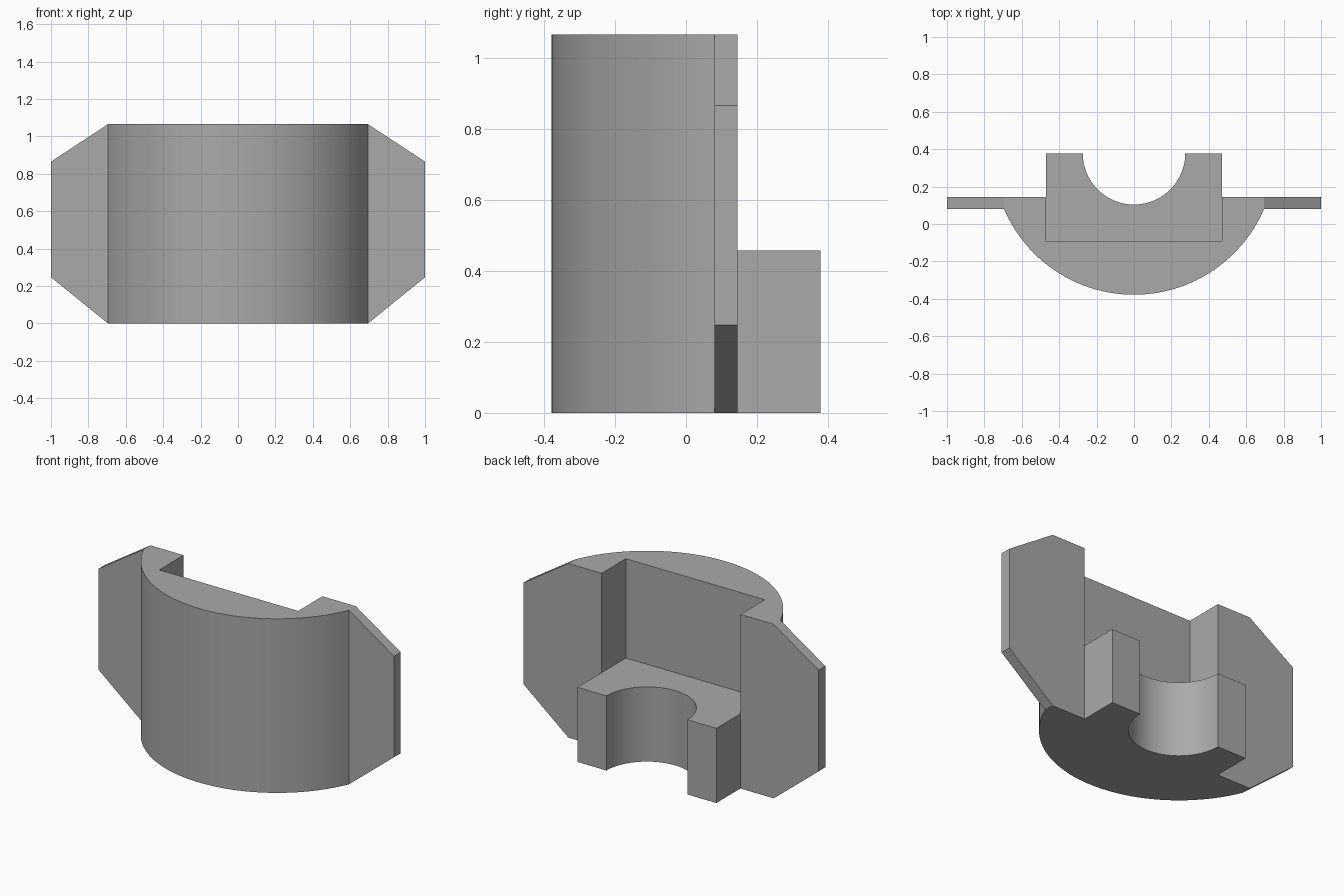
import bpy, bmesh
from math import cos, sin, asin, pi
from mathutils import Vector

HEIGHT, LEDGE = 1.065, 0.457
FRONT, BACK = 0.08, 0.145        # wing thickness in y
AXIS, BORE = 0.378, 0.274        # shared centre line of drum and bore
HALF, EDGE = 0.47, 0.695         # pocket half width, drum half width
DRUM = 0.756

default = bpy.data.objects.get("Cube")
if default:
    bpy.data.objects.remove(default, do_unlink=True)

grey = bpy.data.materials.new("plain grey")
grey.use_nodes = True
colour = (0.40, 0.40, 0.40, 1)
grey.diffuse_color = colour
grey.node_tree.nodes["Principled BSDF"].inputs["Base Color"].default_value = colour


def arc(radius, start, end, steps):
    angles = (start + (end - start) * i / steps for i in range(steps + 1))
    return [(radius * cos(a), AXIS + radius * sin(a)) for a in angles]


def make_object(name, bm):
    bmesh.ops.recalc_face_normals(bm, faces=bm.faces)
    mesh = bpy.data.meshes.new(name)
    bm.to_mesh(mesh)
    bm.free()
    mesh.materials.append(grey)
    obj = bpy.data.objects.new(name, mesh)
    bpy.context.collection.objects.link(obj)
    return obj


def extrude_plan(points, bottom, top):
    bm = bmesh.new()
    face = bm.faces.new([bm.verts.new((x, y, bottom)) for x, y in points])
    grown = bmesh.ops.extrude_face_region(bm, geom=[face], use_keep_orig=True)
    verts = [g for g in grown["geom"] if isinstance(g, bmesh.types.BMVert)]
    bmesh.ops.translate(bm, vec=(0, 0, top - bottom), verts=verts)
    return bm


# Plan: curved front, straight shoulders, rear block with half-round bore
tilt = asin((AXIS - FRONT) / DRUM)
plan = arc(DRUM, -pi + tilt, -tilt, 72)
plan[0], plan[-1] = (-EDGE, FRONT), (EDGE, FRONT)
plan += [(EDGE, BACK), (HALF, BACK), (HALF, AXIS)]
plan += arc(BORE, 0, -pi, 48)
plan += [(-HALF, AXIS), (-HALF, BACK), (-EDGE, BACK)]
bm = extrude_plan(plan, 0, HEIGHT)

# Side wings: pull out the shoulder ends and taper them
for side in (-1, 1):
    end = next(f for f in bm.faces
               if all(abs(v.co.x - side * EDGE) < 0.001 for v in f.verts))
    grown = bmesh.ops.extrude_discrete_faces(bm, faces=[end])["faces"][0]
    for v in grown.verts:
        v.co.x = side
        v.co.z = 0.865 if v.co.z > LEDGE else 0.247
bmesh.ops.remove_doubles(bm, verts=bm.verts, dist=0.0001)
body = make_object("bracket_body", bm)

# Pocket above the ledge
pocket = [(-HALF, -0.09), (HALF, -0.09), (HALF, 0.6), (-HALF, 0.6)]
cutter = make_object("pocket_cutter", extrude_plan(pocket, LEDGE, HEIGHT + 0.2))
cutter.hide_render = True

cut = body.modifiers.new("pocket", 'BOOLEAN')
cut.operation, cut.solver, cut.object = 'DIFFERENCE', 'EXACT', cutter
bpy.ops.object.select_all(action='DESELECT')
bpy.context.view_layer.objects.active = body
body.select_set(True)
bpy.ops.object.modifier_apply(modifier=cut.name)
bpy.data.objects.remove(cutter, do_unlink=True)
bpy.ops.object.shade_smooth_by_angle(angle=pi / 6)
